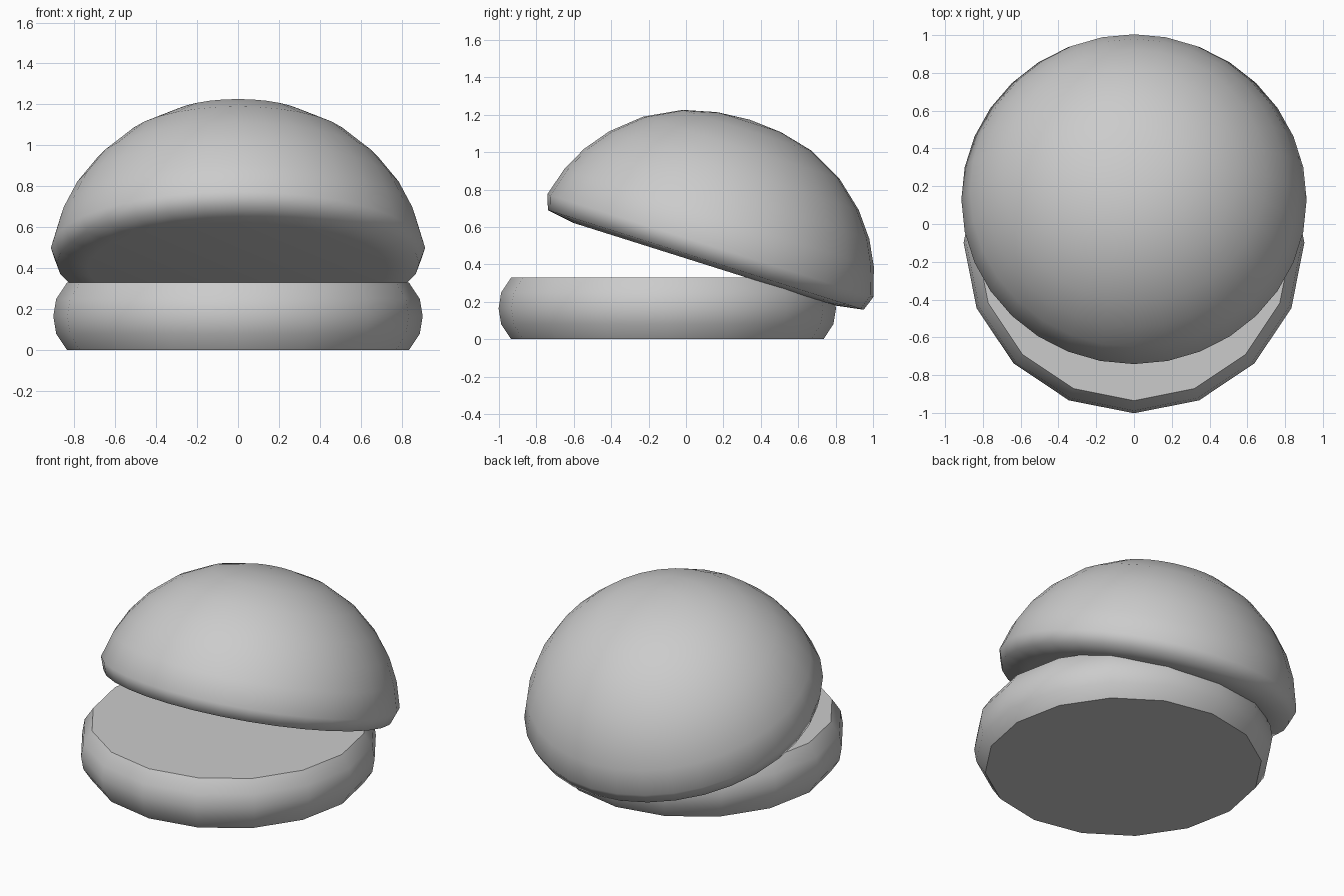
import bpy, bmesh
from math import sin, cos, pi, radians

if "Cube" in bpy.data.objects:
    bpy.data.objects.remove(bpy.data.objects["Cube"])


def lathe(name, profile, sides, smooth_angle, location, tilt=0.0):
    """Revolve (radius, height) points, listed bottom to top, into a closed body."""
    bm = bmesh.new()
    rings = []
    for r, z in profile:
        if r == 0:
            rings.append([bm.verts.new((0, 0, z))] * sides)
        else:
            rings.append([bm.verts.new((r * sin(2 * pi * i / sides),
                                        -r * cos(2 * pi * i / sides), z))
                          for i in range(sides)])
    for lo, hi in zip(rings, rings[1:]):
        for i in range(sides):
            j = (i + 1) % sides
            quad = [lo[i], lo[j], hi[j], hi[i]]
            bm.faces.new(list(dict.fromkeys(quad)))
    for ring in (rings[0], rings[-1]):
        if ring[0] is not ring[1]:
            bm.faces.new(ring)
    bmesh.ops.recalc_face_normals(bm, faces=bm.faces)
    mesh = bpy.data.meshes.new(name)
    bm.to_mesh(mesh)
    bm.free()
    obj = bpy.data.objects.new(name, mesh)
    bpy.context.collection.objects.link(obj)
    obj.location = location
    obj.rotation_euler.x = tilt
    bpy.ops.object.select_all(action='DESELECT')
    obj.select_set(True)
    bpy.context.view_layer.objects.active = obj
    bpy.ops.object.shade_smooth_by_angle(angle=radians(smooth_angle))
    return obj


# Flat lower disc with rounded side
lathe("lower_bun",
      [(0.835, 0), (0.888, 0.08), (0.902, 0.165), (0.888, 0.25), (0.835, 0.33)],
      16, 40, (0, -0.1, 0))

# Domed top, tipped open at the front
lathe("upper_bun",
      [(0.735, -0.104), (0.885, -0.08), (0.914, 0), (0.868, 0.155), (0.80, 0.29),
       (0.70, 0.42), (0.55, 0.55), (0.36, 0.648), (0.18, 0.692), (0, 0.706)],
      32, 85, (0, 0.13, 0.5), radians(-17.5))
